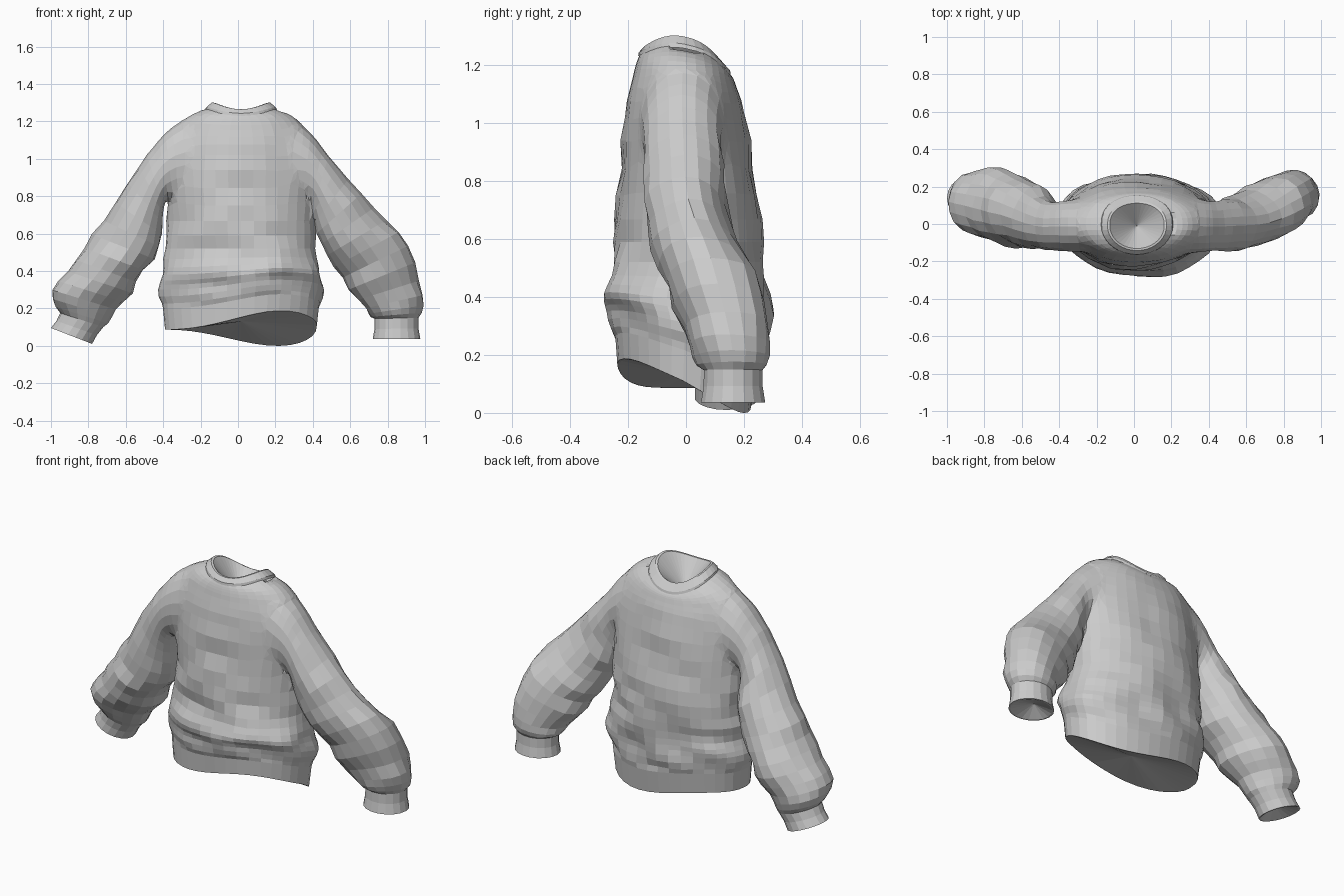
import bpy, bmesh, math
from mathutils import Vector, noise

if "Cube" in bpy.data.objects:
    bpy.data.objects.remove(bpy.data.objects["Cube"])

fabric = bpy.data.materials.new("grey_fabric")
fabric.diffuse_color = (0.6, 0.6, 0.6, 1)
fabric.use_nodes = True
fabric.node_tree.nodes["Principled BSDF"].inputs["Base Color"].default_value = fabric.diffuse_color


def clamp(v):
    return max(0.0, min(1.0, v))


def resample(rows, n):
    """Catmull-Rom interpolation of the profile rows, n steps per span."""
    out, last = [], len(rows) - 1
    for i in range(last):
        quad = [rows[max(0, min(last, i + k))] for k in (-1, 0, 1, 2)]
        for s in range(n):
            t = s / n
            out.append([q + 0.5 * t * (r - p + t * (2 * p - 5 * q + 4 * r - w
                                                    + t * (3 * q - p - 3 * r + w)))
                        for p, q, r, w in zip(*quad)])
    return out + [rows[-1]]


def center(ring):
    return sum(ring, Vector()) / len(ring)


def scaled(ring, f):
    c = center(ring)
    return [c + (p - c) * f for p in ring]


def wrinkle(rings, amount):
    """Push points in and out with stretched noise; end rings stay clean."""
    for ring in rings[1:-1]:
        c = center(ring)
        for p in ring:
            q = Vector((p.x * 5, p.y * 5, p.z * 9))
            p += (p - c).normalized() * amount * clamp((1.2 - p.z) * 2) * noise.noise(q)


def loft(name, rings, start=None, end=None):
    """Skin rings into a mesh; start / end are apex points of fan caps."""
    bm = bmesh.new()
    vs = [[bm.verts.new(p) for p in r] for r in rings]
    n = len(vs[0])
    for a, b in zip(vs, vs[1:]):
        for i in range(n):
            j = (i + 1) % n
            bm.faces.new((a[i], a[j], b[j], b[i]))
    for apex, ring in ((start, vs[0]), (end, vs[-1])):
        if apex is not None:
            v = bm.verts.new(apex)
            for i in range(n):
                bm.faces.new((ring[i], ring[(i + 1) % n], v))
    bmesh.ops.recalc_face_normals(bm, faces=bm.faces)
    me = bpy.data.meshes.new(name)
    bm.to_mesh(me)
    bm.free()
    me.materials.append(fabric)
    ob = bpy.data.objects.new(name, me)
    bpy.context.collection.objects.link(ob)
    return ob


def torso_ring(row, n=36):
    """Horizontal oval with a slanted hem below and a saddle neckline above."""
    z, half, y0, y1 = row
    ring = []
    for i in range(n):
        a = 2 * math.pi * i / n
        x = 0.016 + half * math.cos(a)
        s = math.sin(a)
        # fuller back, lower front leaning to the right
        if s > 0:
            s = s ** 0.8
        else:
            s *= 1 - clamp((0.7 - z) * 3) * clamp(0.05 - 0.35 * x)
        y = (y0 + y1) / 2 + (y1 - y0) / 2 * s
        t = clamp((x + 0.4) / 0.8)
        slant = t * t * (3 - 2 * t) * (0.02 - (0.6 if y > 0 else 0.45) * y)
        saddle = 0.03 * math.cos(2 * a) - 0.2 * y
        ring.append(Vector((x, y, z + slant * clamp((0.5 - z) / 0.41)
                            + saddle * clamp((z - 1.08) / 0.15))))
    return ring


def sleeve_ring(row, side, n=18):
    """Ring through an outer and an inner (x, z) point with a y range."""
    ox, oz, ix, iz, y0, y1 = row
    ring = []
    for k in range(n):
        a = 2 * math.pi * k / n
        u = (1 + math.cos(a)) / 2
        v = (1 + math.sin(a)) / 2
        ring.append(Vector((side * (ix + (ox - ix) * u), y0 + (y1 - y0) * v,
                            iz + (oz - iz) * u)))
    return ring


# Torso: z, half width, front y, back y
torso = [(.20, .417, -.252, .24), (.30, .433, -.265, .25), (.38, .43, -.298, .26),
         (.52, .405, -.258, .26), (.75, .392, -.235, .25), (1.02, .385, -.212, .205),
         (1.15, .34, -.185, .175), (1.205, .28, -.17, .162), (1.23, .192, -.16, .15)]
rings = [torso_ring(r) for r in resample(torso, 3)]
wrinkle(rings, 0.028)
body = loft("sweater_body", rings, (0.02, 0, 0.32), (0.015, -0.01, 1.02))

# Hem band with an inward fan closing the opening
edge = torso_ring((.086, .406, -.245, .225))
loft("hem_band", [torso_ring(torso[0]), edge, scaled(edge, 0.97)], end=(0.02, 0, 0.13))

# Collar band with the neck funnel
lip = torso_ring((1.266, .158, -.142, .122))
loft("collar", [torso_ring((1.226, .193, -.165, .155)),
                torso_ring((1.24, .189, -.163, .152)), lip, scaled(lip, 0.92)],
     end=(0.015, -0.01, 1.12))

# Sleeves: outer x z, inner x z, front y, back y; the last row is the cuff end
shoulder_rows = [(.16, 1.23, .14, .86, -.13, .11), (.32, 1.205, .28, .80, -.16, .135),
                 (.425, 1.11, .375, .78, -.158, .13), (.53, .96, .40, .71, -.145, .125)]
right_rows = [(.73, .74, .44, .54, -.135, .15), (.90, .53, .55, .36, -.08, .25),
              (.985, .27, .68, .20, .01, .293), (.965, .15, .73, .145, .06, .265),
              (.975, .035, .72, .035, .05, .275)]
left_rows = [(.72, .67, .42, .53, -.13, .23), (.87, .46, .54, .34, -.11, .285),
             (1.0, .30, .64, .19, -.04, .28), (.95, .175, .72, .10, .02, .25),
             (1.0, .095, .78, .01, .03, .25)]
for name, side, lower in (("right", 1, right_rows), ("left", -1, left_rows)):
    rows = shoulder_rows + lower[:-1]
    rings = [sleeve_ring(r, side) for r in resample(rows, 3)]
    wrinkle(rings, 0.03)
    shoulder, wrist = center(rings[0]), center(rings[-1])
    inside = (center(rings[9]) - wrist).normalized()
    sleeve = loft(name + "_sleeve", rings, shoulder, wrist + inside * 0.04)

    # Cuff: band, rolled edge and inner fan
    top, tip = sleeve_ring(rows[-1], side), sleeve_ring(lower[-1], side)
    mid = scaled([(a + b) / 2 for a, b in zip(top, tip)], 0.96)
    loft(name + "_cuff", [top, mid, tip, scaled(tip, 0.92)],
         end=center(tip) + inside * 0.06)

    # Merge the sleeve into the body
    mod = body.modifiers.new("join_" + name, 'BOOLEAN')
    mod.operation = 'UNION'
    mod.solver = 'EXACT'
    mod.object = sleeve
    bpy.context.view_layer.objects.active = body
    bpy.ops.object.modifier_apply(modifier=mod.name)
    bpy.data.objects.remove(sleeve)

# Soften the shoulder seams so cloth runs on from neck to sleeve
bm = bmesh.new()
bm.from_mesh(body.data)
seam = [v for v in bm.verts if 0.2 < abs(v.co.x) < 0.46 and v.co.z > 0.7]
bmesh.ops.remove_doubles(bm, verts=seam, dist=0.012)
bmesh.ops.triangulate(bm, faces=[f for f in bm.faces if len(f.verts) > 4])
seam = [v for v in bm.verts if 0.2 < abs(v.co.x) < 0.46 and v.co.z > 0.7]
for _ in range(4):
    bmesh.ops.smooth_vert(bm, verts=seam, factor=0.5,
                          use_axis_x=True, use_axis_y=True, use_axis_z=True)
bm.to_mesh(body.data)
bm.free()
